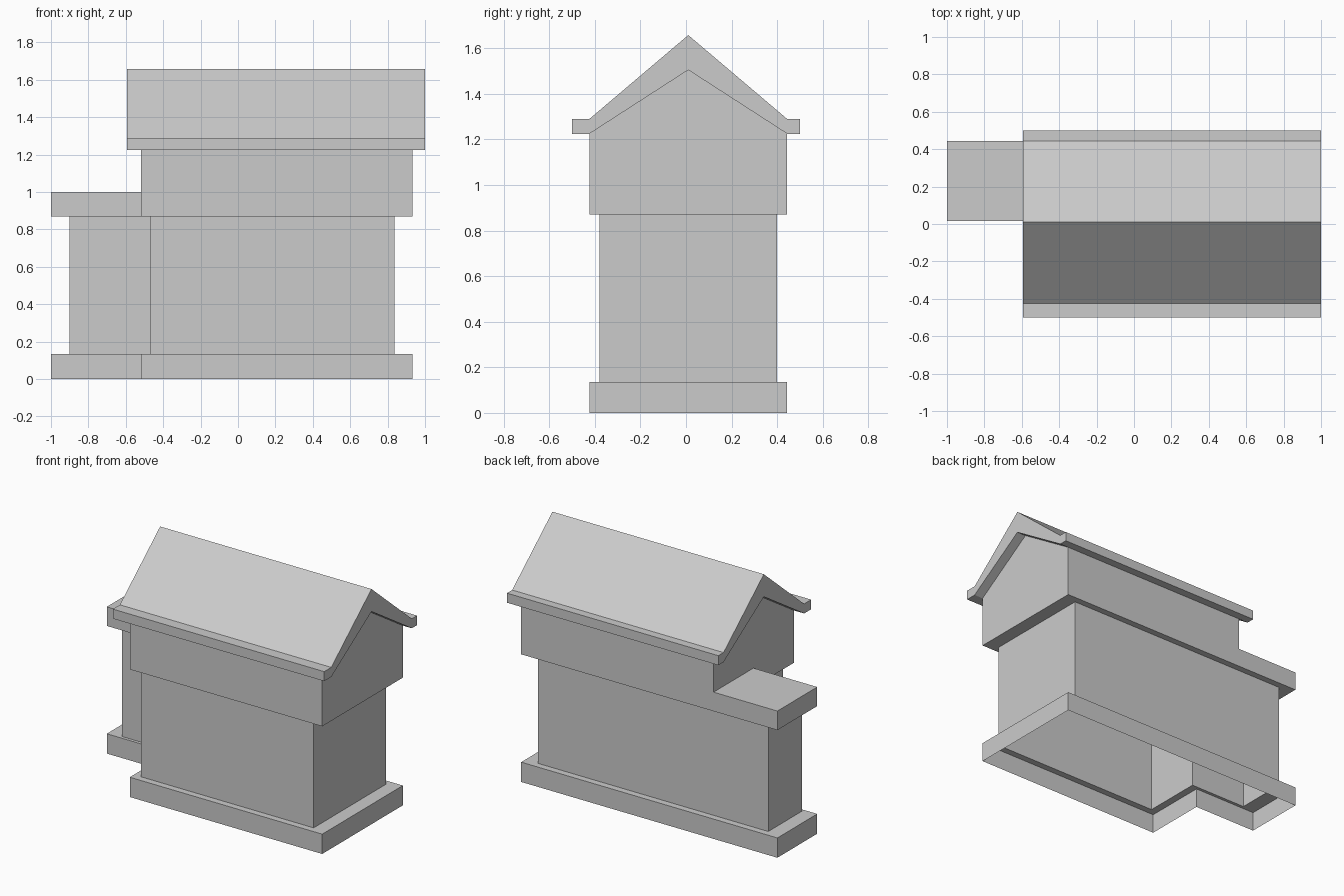
import bpy

if "Cube" in bpy.data.objects:
    bpy.data.objects.remove(bpy.data.objects["Cube"])


def make(name, verts, faces):
    mesh = bpy.data.meshes.new(name)
    mesh.from_pydata(verts, [], faces)
    mesh.update()
    obj = bpy.data.objects.new(name, mesh)
    bpy.context.collection.objects.link(obj)
    return obj


def loft(name, rings, cap=()):
    """Join (outline, z) rings with quads; cap lists extra faces by vertex index."""
    n = len(rings[0][0])
    verts = [(x, y, z) for outline, z in rings for x, y in outline]
    faces = [(r * n + i, r * n + (i + 1) % n, (r + 1) * n + (i + 1) % n, (r + 1) * n + i)
             for r in range(len(rings) - 1) for i in range(n)]
    return make(name, verts, faces + list(cap))


def l_plan(x0, xn, x1, y0, yn, y1):
    return [(x0, yn), (xn, yn), (xn, y0), (x1, y0), (x1, y1), (x0, y1)]


outer = l_plan(-1.0, -0.519, 0.932, -0.424, 0.015, 0.444)
inner = l_plan(-0.90, -0.467, 0.836, -0.379, 0.036, 0.399)
Z_PLINTH, Z_BAND, Z_ANNEX, Z_EAVE = 0.135, 0.87, 1.0, 1.225

# Open-bottomed plinth with its ledge
loft("plinth", [(outer, 0), (outer, Z_PLINTH), (inner, Z_PLINTH)])

# Recessed L-shaped walls
loft("walls", [(inner, Z_PLINTH), (inner, Z_BAND)])

# Overhanging band around both wings
loft("overhang_band", [(inner, Z_BAND), (outer, Z_BAND), (outer, Z_ANNEX)])

# Flat roof of the side wing
make("annex_roof", [(-1.0, 0.015, Z_ANNEX), (-0.519, 0.015, Z_ANNEX),
                    (-0.519, 0.444, Z_ANNEX), (-1.0, 0.444, Z_ANNEX)], [(0, 1, 2, 3)])

# Upper storey of the main wing, with a gable at each end
x0, x1, y0, y1 = -0.519, 0.932, -0.424, 0.444
gable = [(y0, Z_ANNEX), (y1, Z_ANNEX), (y1, Z_EAVE), (0.01, 1.505), (y0, Z_EAVE)]
make("upper_storey",
     [(x, y, z) for x in (x0, x1) for y, z in gable],
     [(4, 3, 2, 1, 0), (5, 6, 7, 8, 9), (0, 5, 9, 4), (6, 1, 2, 7)])

# Pitched roof slab with stepped eaves, extruded along x
profile = [(-0.50, 1.225), (-0.424, 1.225), (0.01, 1.505), (0.444, 1.225), (0.50, 1.225),
           (0.50, 1.29), (0.444, 1.29), (0.01, 1.658), (-0.424, 1.29), (-0.50, 1.29)]
n = len(profile)
make("pitched_roof",
     [(x, y, z) for x in (-0.594, 1.0) for y, z in profile],
     [tuple(reversed(range(n))), tuple(range(n, 2 * n))] +
     [(i, (i + 1) % n, n + (i + 1) % n, n + i) for i in range(n)])
